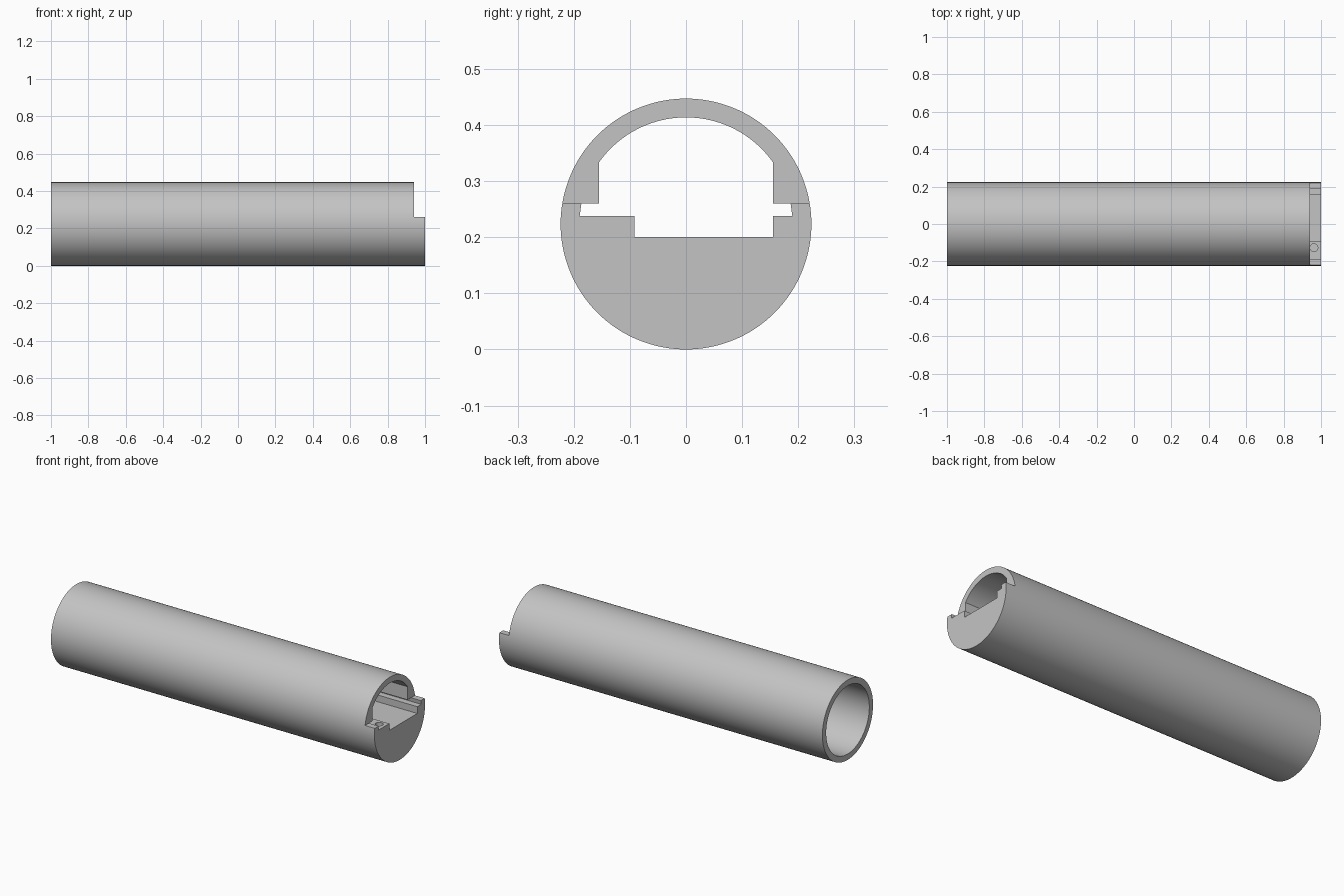
import bpy
import bmesh
from math import sin, cos, pi, asin, sqrt

if "Cube" in bpy.data.objects:
    bpy.data.objects.remove(bpy.data.objects["Cube"], do_unlink=True)

RADIUS = 0.2235   # outer radius, also the height of the axis
BORE = 0.19
LIP_Z = 0.26      # top of the half-round lip
LEDGE_Z = 0.238
WALL_Y = 0.155
PLUG_X = 0.6      # inner end of the keyed section

grey = bpy.data.materials.new("light grey")
grey.use_nodes = True
colour = (0.55, 0.55, 0.55, 1)
grey.diffuse_color = colour
grey.node_tree.nodes["Principled BSDF"].inputs["Base Color"].default_value = colour


def prism(name, profile, x0, x1):
    """Extrude a (y, z) profile along x."""
    bm = bmesh.new()
    face = bm.faces.new([bm.verts.new((x0, y, z)) for y, z in profile])
    moved = bmesh.ops.extrude_face_region(bm, geom=[face])["geom"]
    bmesh.ops.translate(bm, vec=(x1 - x0, 0, 0),
                        verts=[v for v in moved if isinstance(v, bmesh.types.BMVert)])
    bmesh.ops.recalc_face_normals(bm, faces=bm.faces)
    mesh = bpy.data.meshes.new(name)
    bm.to_mesh(mesh)
    bm.free()
    mesh.materials.append(grey)
    obj = bpy.data.objects.new(name, mesh)
    bpy.context.collection.objects.link(obj)
    return obj


def circle(radius, n=128):
    return [(radius * cos(2 * pi * i / n), RADIUS + radius * sin(2 * pi * i / n))
            for i in range(n)]


def bore_y(z):
    return sqrt(BORE ** 2 - (z - RADIUS) ** 2)


def cut(target, cutter):
    cutter.hide_render = True
    mod = target.modifiers.new("cut", "BOOLEAN")
    mod.operation = "DIFFERENCE"
    mod.solver = "EXACT"
    mod.object = cutter
    bpy.context.view_layer.objects.active = target
    bpy.ops.object.modifier_apply(modifier=mod.name)
    bpy.data.objects.remove(cutter, do_unlink=True)


# Solid round body
tube = prism("tube_body", circle(RADIUS), -1, 1)

# Round bore open at the plain end
cut(tube, prism("bore_cutter", circle(BORE + 0.0005), -1.1, PLUG_X))

# Keyed opening: domed roof, side slots, ledges and a recessed floor
half = asin(WALL_Y / BORE)
dome = [(BORE * sin(half * t / 20), RADIUS + BORE * cos(half * t / 20))
        for t in range(20, -21, -1)]
keyhole = dome + [
    (-WALL_Y, LIP_Z), (-bore_y(LIP_Z), LIP_Z),
    (-bore_y(LEDGE_Z), LEDGE_Z), (-0.092, LEDGE_Z),
    (-0.092, 0.2), (WALL_Y, 0.2),
    (WALL_Y, LEDGE_Z), (bore_y(LEDGE_Z), LEDGE_Z),
    (bore_y(LIP_Z), LIP_Z), (WALL_Y, LIP_Z),
]
cut(tube, prism("keyhole_cutter", keyhole, PLUG_X - 0.05, 1.1))

# Upper half cut back to leave the lip
notch = [(-0.3, LIP_Z), (0.3, LIP_Z), (0.3, 0.6), (-0.3, 0.6)]
cut(tube, prism("notch_cutter", notch, 0.94, 1.1))

# Small pin hole in the wide ledge
bpy.ops.mesh.primitive_cylinder_add(vertices=32, radius=0.021, depth=0.1,
                                    location=(0.962, -0.127, LEDGE_Z))
cut(tube, bpy.context.object)

# Smooth round walls, crisp edges
bpy.ops.object.select_all(action="DESELECT")
tube.select_set(True)
bpy.context.view_layer.objects.active = tube
bpy.ops.object.shade_smooth_by_angle(angle=pi / 6)
